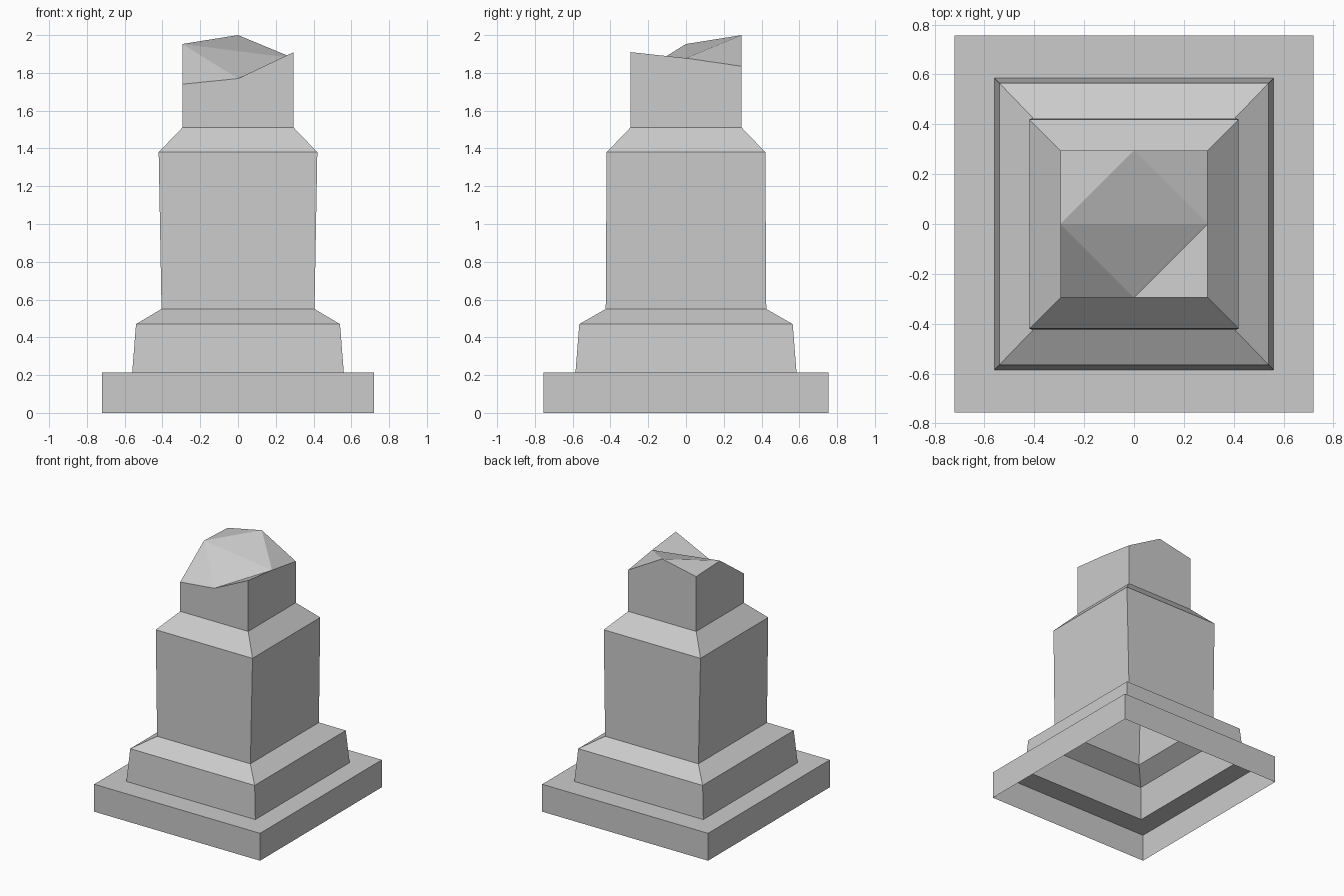
import bpy
import bmesh

cube = bpy.data.objects.get("Cube")
if cube:
    bpy.data.objects.remove(cube, do_unlink=True)

stone = bpy.data.materials.new("grey_stone")
stone.use_nodes = True
colour = (0.6, 0.6, 0.6, 1)
stone.diffuse_color = colour
stone.node_tree.nodes["Principled BSDF"].inputs["Base Color"].default_value = colour

CORNERS = [(-1, -1), (1, -1), (1, 1), (-1, 1)]


def ring(bm, hx, hy, z):
    return [bm.verts.new((sx * hx, sy * hy, z)) for sx, sy in CORNERS]


def finish(bm, name):
    mesh = bpy.data.meshes.new(name)
    bm.to_mesh(mesh)
    bm.free()
    mesh.materials.append(stone)
    obj = bpy.data.objects.new(name, mesh)
    bpy.context.collection.objects.link(obj)


def tier(name, profile):
    """Open square shell through (half width, half depth, height) rings."""
    bm = bmesh.new()
    rings = [ring(bm, *p) for p in profile]
    for low, high in zip(rings, rings[1:]):
        for i in range(4):
            j = (i + 1) % 4
            bm.faces.new((low[i], low[j], high[j], high[i]))
    finish(bm, name)


# Hollow stepped pedestal, open underneath
slab_top = (0.56, 0.585, 0.215)
plinth_top = (0.405, 0.425, 0.55)
neck = (0.295, 0.295, 1.51)
tier("base_slab", [(0.72, 0.755, 0), (0.72, 0.755, 0.215), slab_top])
tier("sloped_plinth", [slab_top, (0.54, 0.565, 0.47), plinth_top])
tier("shaft", [plinth_top, (0.42, 0.42, 1.38), neck])

# Broken stump: corner and mid-edge heights, from front left round to the left
bm = bmesh.new()
low = ring(bm, *neck)
corner_z = [1.74, 1.91, 1.835, 1.94]
middle_z = [1.77, 1.878, 2.0, 1.953]
h = neck[0]
corners = [bm.verts.new((sx * h, sy * h, z)) for (sx, sy), z in zip(CORNERS, corner_z)]
middles = [bm.verts.new((x * h, y * h, z))
           for (x, y), z in zip([(0, -1), (1, 0), (0, 1), (-1, 0)], middle_z)]
for i in range(4):
    j = (i + 1) % 4
    bm.faces.new((low[i], low[j], corners[j], middles[i], corners[i]))
    bm.faces.new((middles[i - 1], corners[i], middles[i]))
front, right, back, left = middles
bm.faces.new((left, front, right))
bm.faces.new((left, right, back))
finish(bm, "broken_stump")
